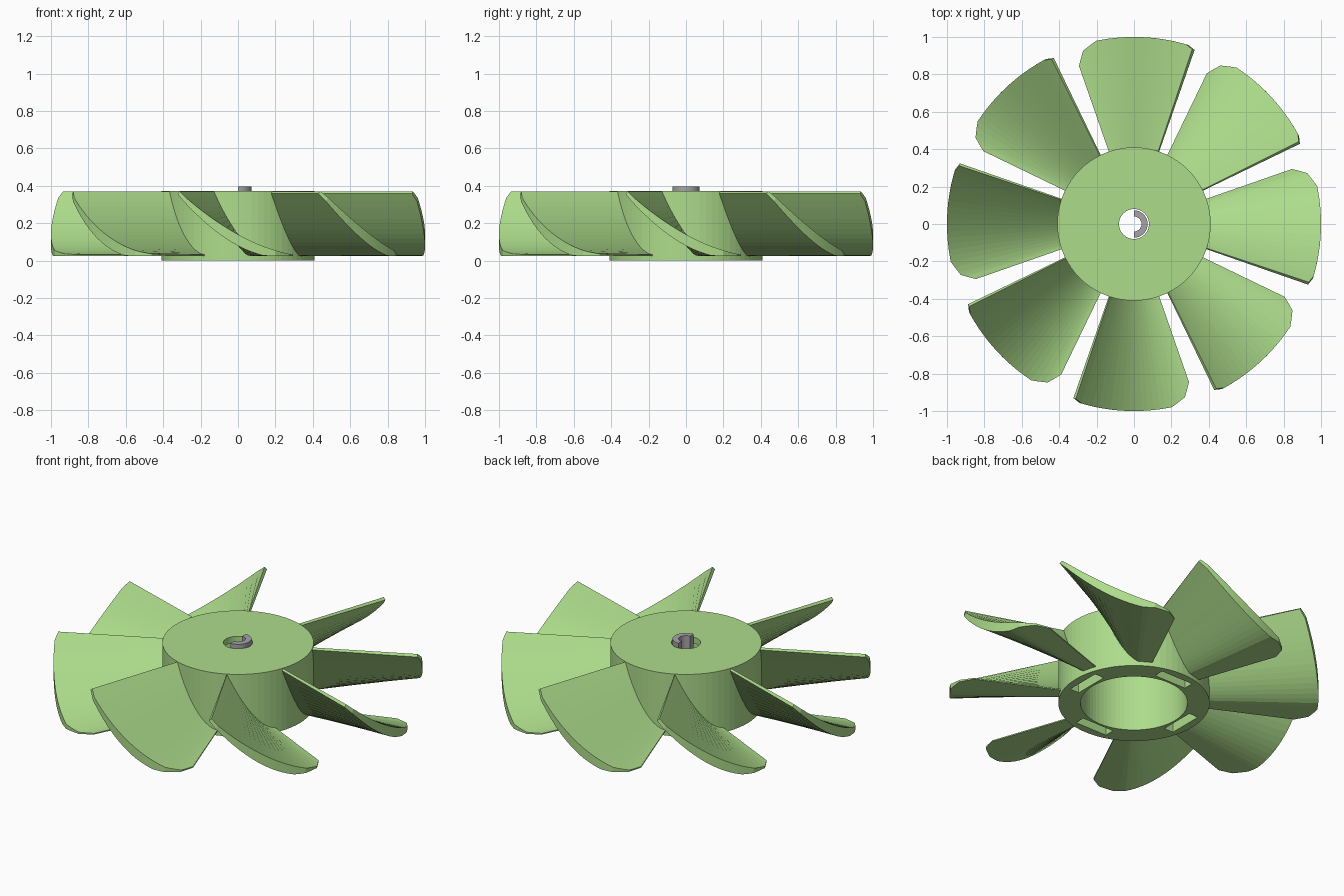
import bpy, bmesh, math

if "Cube" in bpy.data.objects:
    bpy.data.objects.remove(bpy.data.objects["Cube"])

def material(name, rgb):
    m = bpy.data.materials.new(name)
    m.diffuse_color = (*rgb, 1)
    m.use_nodes = True
    m.node_tree.nodes["Principled BSDF"].inputs["Base Color"].default_value = m.diffuse_color
    return m

GREEN = material("light green", (0.42, 0.72, 0.26))
GREY = material("metal grey", (0.38, 0.37, 0.39))

def make_object(name, bm, mat):
    bmesh.ops.recalc_face_normals(bm, faces=bm.faces)
    me = bpy.data.meshes.new(name)
    bm.to_mesh(me)
    bm.free()
    me.materials.append(mat)
    ob = bpy.data.objects.new(name, me)
    bpy.context.collection.objects.link(ob)
    return ob

def lathe(name, profile, mat, start=0, sweep=360, seg=72):
    """Turn a closed (r, z) profile around z; partial sweeps get end caps."""
    bm = bmesh.new()
    full = sweep == 360
    rings = []
    for i in range(seg if full else seg + 1):
        a = math.radians(start + sweep * i / seg)
        rings.append([bm.verts.new((r * math.cos(a), r * math.sin(a), z)) for r, z in profile])
    n = len(profile)
    for i in range(seg):
        A, B = rings[i], rings[(i + 1) % len(rings)]
        for j in range(n):
            k = (j + 1) % n
            bm.faces.new((A[j], B[j], B[k], A[k]))
    if not full:
        bm.faces.new(rings[0])
        bm.faces.new(rings[-1])
    return make_object(name, bm, mat)

# Hub: cup open below, with a shaft hole in its thin top
hub = lathe("hub", [(0.29, 0), (0.41, 0), (0.41, 0.372), (0.08, 0.372),
                    (0.08, 0.335), (0.29, 0.335)], GREEN)

# Four rectangular pockets in the bottom rim
bm = bmesh.new()
for i in range(4):
    verts = bmesh.ops.create_cube(bm, size=1)["verts"]
    bmesh.ops.scale(bm, vec=(0.06, 0.21, 0.5), verts=verts)
    bmesh.ops.translate(bm, vec=(0.333, 0, 0), verts=verts)
    a = i * math.pi / 2
    for v in verts:
        x, y = v.co.x, v.co.y
        v.co.x = x * math.cos(a) - y * math.sin(a)
        v.co.y = x * math.sin(a) + y * math.cos(a)
cutter = make_object("pocket_cutter", bm, GREEN)
cutter.hide_render = True
cutter.hide_set(True)
mod = hub.modifiers.new("pockets", 'BOOLEAN')
mod.operation = 'DIFFERENCE'
mod.solver = 'EXACT'
mod.object = cutter

# Half-ring shaft clip
lathe("shaft_clip", [(0.04, 0.29), (0.073, 0.29), (0.073, 0.395), (0.04, 0.395)],
      GREY, start=-90, sweep=180, seg=24)

# Blade: curved section swept radially, rounded off at the low tip corner
TIP = [(0, 0.985), (0.06, 1.0), (0.8, 1.0), (0.925, 0.965), (1, 0.895)]

def tip_radius(t):
    for (a, ra), (b, rb) in zip(TIP, TIP[1:]):
        if t <= b:
            return ra + (rb - ra) * (t - a) / (b - a)
    return TIP[-1][1]

def blade(name, angle):
    bm = bmesh.new()
    rows = []
    ts = sorted({i / 20 for i in range(21)} | {0.06, 0.925})
    for t in ts:
        z_up = 0.032 + 0.338 * (1 - t) ** 1.7
        z_low = max(0.025, z_up - 0.012 - 0.045 * math.sin(math.pi * t))
        row = []
        for z, shift in ((z_up, 0), (z_low, -0.8 * (1 - t))):
            a = math.radians(angle - 18.4 + 37.6 * t + shift)
            for r in (0.395, tip_radius(t)):
                row.append(bm.verts.new((r * math.cos(a), r * math.sin(a), z)))
        rows.append(row)
    order = (0, 1, 3, 2)
    for A, B in zip(rows, rows[1:]):
        for j in range(4):
            p, q = order[j], order[(j + 1) % 4]
            bm.faces.new((A[p], A[q], B[q], B[p]))
    for end in (rows[0], rows[-1]):
        bm.faces.new([end[j] for j in order])
    return make_object(name, bm, GREEN)

for i in range(8):
    blade(f"blade_{i + 1}", i * 45)
